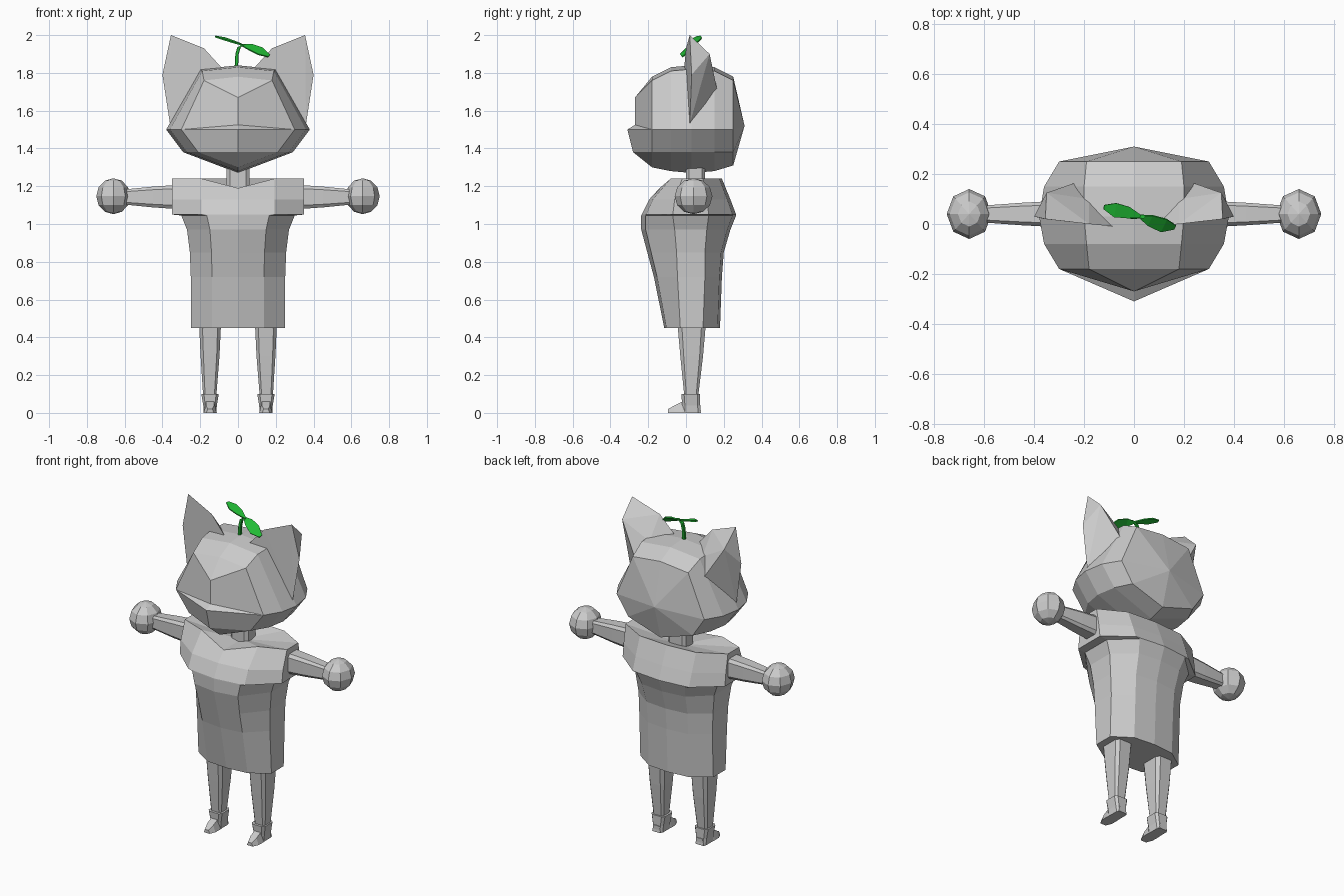
import bpy, bmesh
from mathutils import Vector, Matrix

cube = bpy.data.objects.get("Cube")
if cube:
    bpy.data.objects.remove(cube, do_unlink=True)


def make_material(name, colour):
    mat = bpy.data.materials.new(name)
    mat.use_nodes = True
    mat.diffuse_color = colour
    mat.node_tree.nodes["Principled BSDF"].inputs["Base Color"].default_value = colour
    return mat


grey = make_material("plain grey", (.6, .6, .6, 1))
green = make_material("leaf green", (.015, .5, .035, 1))


def finish(name, bm, mat, mirrored=False):
    """Turn a bmesh into a flat shaded object, optionally mirrored across x."""
    bmesh.ops.recalc_face_normals(bm, faces=bm.faces)
    mesh = bpy.data.meshes.new(name)
    bm.to_mesh(mesh)
    bm.free()
    mesh.materials.append(mat)
    obj = bpy.data.objects.new(name, mesh)
    bpy.context.collection.objects.link(obj)
    if mirrored:
        mod = obj.modifiers.new("Mirror", "MIRROR")
        mod.use_mirror_merge = False
    return obj


def loft(bm, rings):
    """Skin a series of closed rings and return their vertices."""
    loops = [[bm.verts.new(p) for p in ring] for ring in rings]
    for a, b in zip(loops, loops[1:]):
        for i in range(len(a)):
            j = (i + 1) % len(a)
            bm.faces.new((a[i], a[j], b[j], b[i]))
    return loops


def capped_loft(name, rings, mat, mirrored=False):
    bm = bmesh.new()
    loops = loft(bm, rings)
    bm.faces.new(loops[0])
    bm.faces.new(loops[-1])
    return finish(name, bm, mat, mirrored)


def symmetric(half):
    """Complete a half ring whose first and last points lie on the centre."""
    return half + [(-x, y, z) for x, y, z in reversed(half[1:-1])]


def fan(bm, loop, point):
    tip = bm.verts.new(point)
    for i in range(len(loop)):
        bm.faces.new((loop[i - 1], loop[i], tip))


def rectangle(x, half, front, back, z, bevel=.3):
    """Eight sided horizontal section with cut corners."""
    cx, cy = half * (1 - bevel), (back - front) / 2 * (1 - bevel)
    mid, depth = (front + back) / 2, (back - front) / 2
    corners = [(-cx, -depth), (cx, -depth), (half, -cy), (half, cy),
               (cx, depth), (-cx, depth), (-half, cy), (-half, -cy)]
    return [(x + u, mid + v, z) for u, v in corners]


# Head: rings from front to back (y, top, corner x, cheek x, jaw x, bottom)
head_rings = []
for y, top, corner, cheek, jaw, bottom in (
        (-.18, 1.78, .18, .3, .21, 1.3), (-.08, 1.83, .19, .36, .27, 1.28),
        (.03, 1.84, .2, .38, .29, 1.27), (.15, 1.83, .2, .36, .27, 1.28),
        (.25, 1.78, .19, .3, .22, 1.31)):
    head_rings.append(symmetric([(0, y, top), (corner, y, top - .02), (cheek, y, 1.5),
                                 (jaw, y, 1.38), (0, y, bottom)]))
bm = bmesh.new()
loops = loft(bm, head_rings)
fan(bm, loops[-1], (0, .31, 1.52))
# Face: brow, recessed lip, muzzle tip and chin along the centre line
brow, lip, tip, chin = [bm.verts.new((0, y, z)) for y, z in
                        ((-.27, 1.67), (-.27, 1.525), (-.31, 1.5), (-.28, 1.38))]
ring = loops[0]
for corner, cheek, jaw in (ring[1:4], ring[:4:-1]):
    for face in ((ring[0], corner, brow), (brow, corner, cheek, lip), (lip, cheek, tip),
                 (tip, cheek, jaw, chin), (chin, jaw, ring[4])):
        bm.faces.new(face)
finish("head", bm, grey)

# Ears: flat front with a ridged back
bm = bmesh.new()
for p in ((.4, .03, 1.79), (.355, .02, 2), (.18, 0, 1.93), (.08, -.01, 1.82), (.36, .02, 1.53),
          (.35, .125, 1.9), (.236, .165, 1.71), (.18, .1, 1.8)):
    bm.verts.new(p)
hull = bmesh.ops.convex_hull(bm, input=bm.verts)
unused = {v for v in hull["geom_interior"] if isinstance(v, bmesh.types.BMVert)}
bmesh.ops.delete(bm, geom=list(unused), context="VERTS")
finish("ears", bm, grey, mirrored=True)

# Neck
capped_loft("neck", [rectangle(0, .06, 0, .1, z) for z in (1.16, 1.32)], grey)

# Shirt: rings from hem to collar (z, front, back, half width, side front, side back)
shirt_rings = []
for z, front, back, half, side_f, side_b in (
        (.45, -.115, .18, .25, -.03, .09), (.72, -.17, .19, .25, -.045, .1),
        (.85, -.205, .2, .255, -.05, .1), (.97, -.237, .235, .27, -.06, .11),
        (1.045, -.237, .265, .3, -.07, .12), (1.05, -.235, .265, .35, -.07, .12),
        (1.13, -.195, .235, .35, -.06, .11), (1.24, -.09, .19, .35, -.02, .09)):
    shirt_rings.append([(0, front, z), (half * .55, front * .9, z), (half, side_f, z),
                        (half, side_b, z), (half * .55, back * .93, z), (0, back, z)])
shirt_rings[-1][0] = (0, -.14, 1.19)
bm = bmesh.new()
loops = loft(bm, [symmetric(half) for half in shirt_rings])
bm.faces.new(loops[0])
fan(bm, loops[-1], (0, .04, 1.19))
finish("shirt", bm, grey)

# Arms: tapered tubes along x
arm_rings = []
for x, width, height in ((.32, .052, .064), (.45, .045, .055), (.6, .034, .04)):
    arm_rings.append([(x, .04 + p[0], 1.143 + p[1])
                      for p in rectangle(0, width, -height, height, 0)])
capped_loft("arms", arm_rings, grey, mirrored=True)

# Hands
bm = bmesh.new()
place = Matrix.Translation((.66, .04, 1.147)) @ Matrix.Diagonal((.09, .1, .095, 1))
bmesh.ops.create_uvsphere(bm, u_segments=8, v_segments=6, radius=1, matrix=place)
finish("hands", bm, grey, mirrored=True)

# Legs, ankle cuffs and shoes
capped_loft("legs", [rectangle(.148, .058, -.045, .105, .47),
                     rectangle(.148, .05, -.03, .09, .3),
                     rectangle(.15, .032, -.005, .06, .05)], grey, mirrored=True)
capped_loft("ankle_cuffs", [rectangle(.148, .046, -.025, .075, .1),
                            rectangle(.148, .036, -.02, .075, .04),
                            rectangle(.148, .034, -.02, .08, 0)], grey, mirrored=True)
shoe_rings = []
for y, half, top in ((.078, .03, .04), (-.02, .036, .06), (-.06, .035, .04), (-.095, .02, .02)):
    shoe_rings.append([(.148 - half, y, 0), (.148 + half, y, 0),
                       (.148 + half * .6, y, top), (.148 - half * .6, y, top)])
capped_loft("shoes", shoe_rings, grey, mirrored=True)

# Sprout stem
stem_rings = []
for x, z, r in ((-.01, 1.81, .009), (-.005, 1.9, .009), (.005, 1.935, .009), (.035, 1.953, .007)):
    stem_rings.append(rectangle(x, r, .03 - r, .03 + r, z))
capped_loft("sprout_stem", stem_rings, green)


# Leaves: thin plates either side of a spine
def leaf(name, spine, across):
    bm = bmesh.new()
    across = Vector(across)
    rows = []
    for point, width in zip(spine, (.15, .8, 1, .3)):
        rows.append([bm.verts.new(Vector(point) + across * width * s) for s in (-1, 1)])
    for a, b in zip(rows, rows[1:]):
        bm.faces.new((a[0], a[1], b[1], b[0]))
    obj = finish(name, bm, green)
    mod = obj.modifiers.new("Thickness", "SOLIDIFY")
    mod.thickness = .007


leaf("left_leaf", ((.02, .03, 1.95), (.065, .012, 1.94), (.12, -.008, 1.917), (.165, -.015, 1.892)),
     (.012, .025, .017))
leaf("right_leaf", ((.03, .03, 1.95), (-.02, .045, 1.967), (-.075, .055, 1.985), (-.12, .067, 1.996)),
     (.005, .028, .004))
